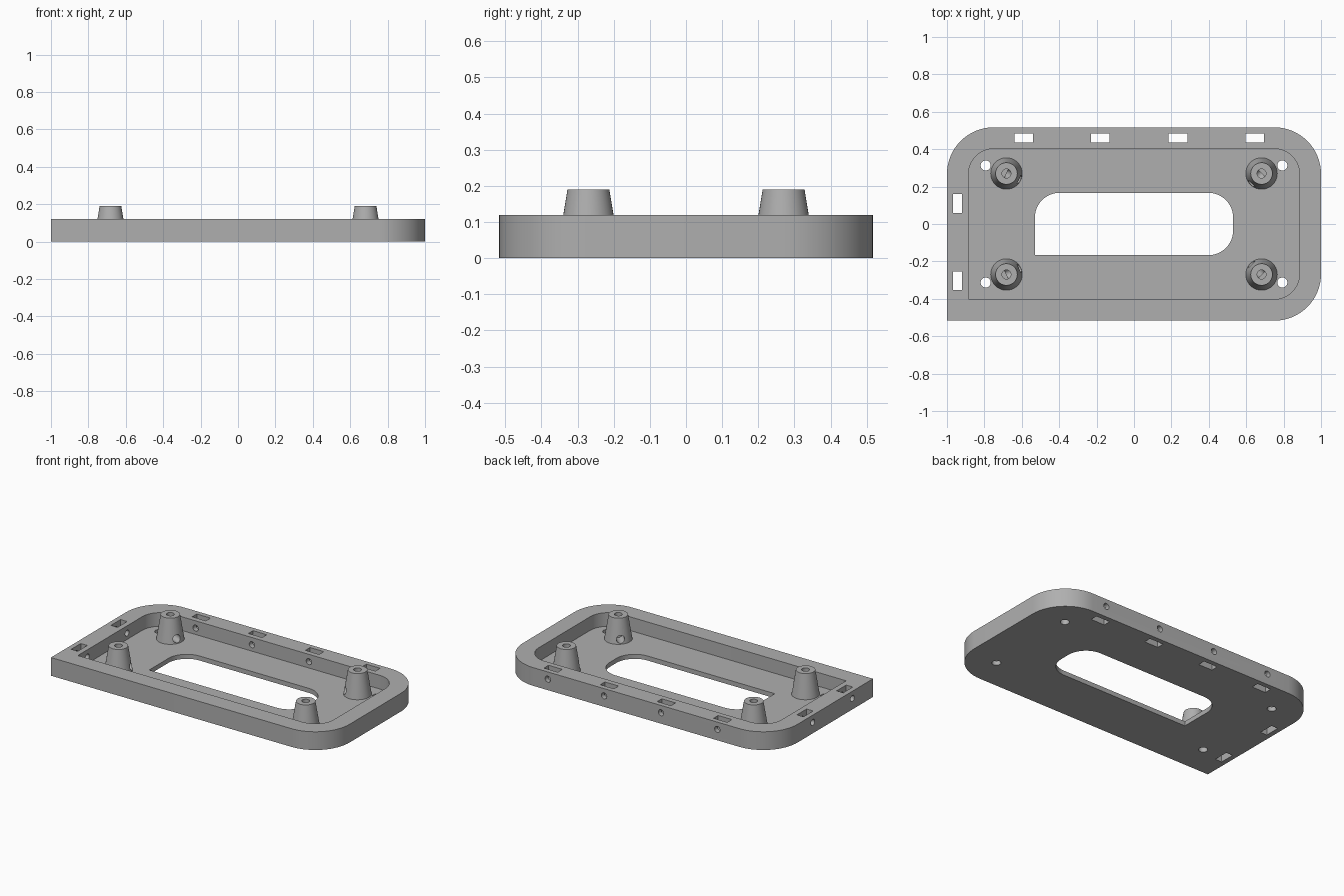
import bpy, bmesh, math
from mathutils import Vector

cube = bpy.data.objects.get("Cube")
if cube:
    bpy.data.objects.remove(cube, do_unlink=True)

grey = bpy.data.materials.new("plain grey")
grey.use_nodes = True
colour = (0.43, 0.43, 0.43, 1)
grey.diffuse_color = colour
grey.node_tree.nodes["Principled BSDF"].inputs["Base Color"].default_value = colour


def make_object(name, bm):
    bmesh.ops.recalc_face_normals(bm, faces=bm.faces)
    mesh = bpy.data.meshes.new(name)
    bm.to_mesh(mesh)
    bm.free()
    mesh.materials.append(grey)
    obj = bpy.data.objects.new(name, mesh)
    bpy.context.collection.objects.link(obj)
    return obj


def slab(name, hx, hy, radius, z0, z1, centre=(0, 0), steps=16):
    """Prism with three rounded corners and a square one at -x, -y."""
    points = []
    for i, (sx, sy) in enumerate([(1, 1), (-1, 1), (-1, -1), (1, -1)]):
        if i == 2 or radius == 0:
            points.append((sx * hx, sy * hy))
            continue
        for k in range(steps + 1):
            a = math.pi / 2 * (i + k / steps)
            points.append((sx * (hx - radius) + radius * math.cos(a),
                           sy * (hy - radius) + radius * math.sin(a)))
    bm = bmesh.new()
    verts = [bm.verts.new((x + centre[0], y + centre[1], z0)) for x, y in points]
    base = bm.faces.new(verts)
    top = bmesh.ops.extrude_face_region(bm, geom=[base])["geom"]
    bmesh.ops.translate(bm, vec=(0, 0, z1 - z0),
                        verts=[v for v in top if isinstance(v, bmesh.types.BMVert)])
    return make_object(name, bm)


def rod(name, start, end, r1, r2=None, sides=24):
    """Cylinder or cone between two points."""
    start, end = Vector(start), Vector(end)
    axis = end - start
    bm = bmesh.new()
    bmesh.ops.create_cone(bm, cap_ends=True, segments=sides, radius1=r1,
                          radius2=r1 if r2 is None else r2, depth=axis.length)
    bm.transform(axis.to_track_quat('Z', 'Y').to_matrix().to_4x4())
    bmesh.ops.translate(bm, vec=(start + end) / 2, verts=bm.verts)
    return make_object(name, bm)


def cut(target, cutter):
    cutter.hide_render = True
    mod = target.modifiers.new("cut", 'BOOLEAN')
    mod.operation = 'DIFFERENCE'
    mod.solver = 'EXACT'
    mod.object = cutter
    bpy.context.view_layer.objects.active = target
    bpy.ops.object.modifier_apply(modifier=mod.name)
    bpy.data.objects.remove(cutter, do_unlink=True)


def smooth(obj):
    bpy.ops.object.select_all(action='DESELECT')
    obj.select_set(True)
    bpy.context.view_layer.objects.active = obj
    bpy.ops.object.shade_smooth_by_angle(angle=math.radians(30))


HX, HY, TOP, FLOOR = 1.0, 0.517, 0.12, 0.03

# Tray: outer block, shallow pocket and central window
tray = slab("tray", HX, HY, 0.25, 0, TOP)
cut(tray, slab("pocket_cutter", 0.885, 0.402, 0.135, FLOOR, 0.3))
cut(tray, slab("window_cutter", 0.53, 0.167, 0.133, -0.1, 0.3))

# Floor screw holes
for sx in (1, -1):
    for sy in (1, -1):
        x, y = sx * 0.793, sy * 0.313
        cut(tray, rod("screw_cutter", (x, y, -0.1), (x, y, 0.3), 0.027))

# Nut slots in the back rim, each with a bolt hole through the wall
for x in (-0.59, -0.18, 0.235, 0.645):
    cut(tray, slab("slot_cutter", 0.05, 0.024, 0, -0.1, 0.3, (x, 0.461)))
    cut(tray, rod("bolt_cutter", (x, 0.36, 0.072), (x, 0.6, 0.072), 0.02))

# The same along the right-hand rim
for y in (0.11, -0.303):
    cut(tray, slab("slot_cutter", 0.024, 0.05, 0, -0.1, 0.3, (-0.944, y)))
    cut(tray, rod("bolt_cutter", (-0.84, y, 0.072), (-1.1, y, 0.072), 0.02))
smooth(tray)

# Tapered posts with a blind bore and an angled side hole facing inward
for sx, side in ((1, "left"), (-1, "right")):
    for sy, end in ((1, "back"), (-1, "front")):
        x, y = sx * 0.682, sy * 0.27
        post = rod(f"{end}_{side}_post", (x, y, FLOOR - 0.005), (x, y, 0.19),
                   0.085, 0.058, 40)
        cut(post, rod("bore_cutter", (x, y, 0.055), (x, y, 0.3), 0.024))
        angle = math.radians(45 if sx > 0 else 25)
        out = (x - sx * 0.15 * math.cos(angle), y - sy * 0.15 * math.sin(angle), 0.06)
        cut(post, rod("side_cutter", (x, y, 0.06), out, 0.025))
        smooth(post)
